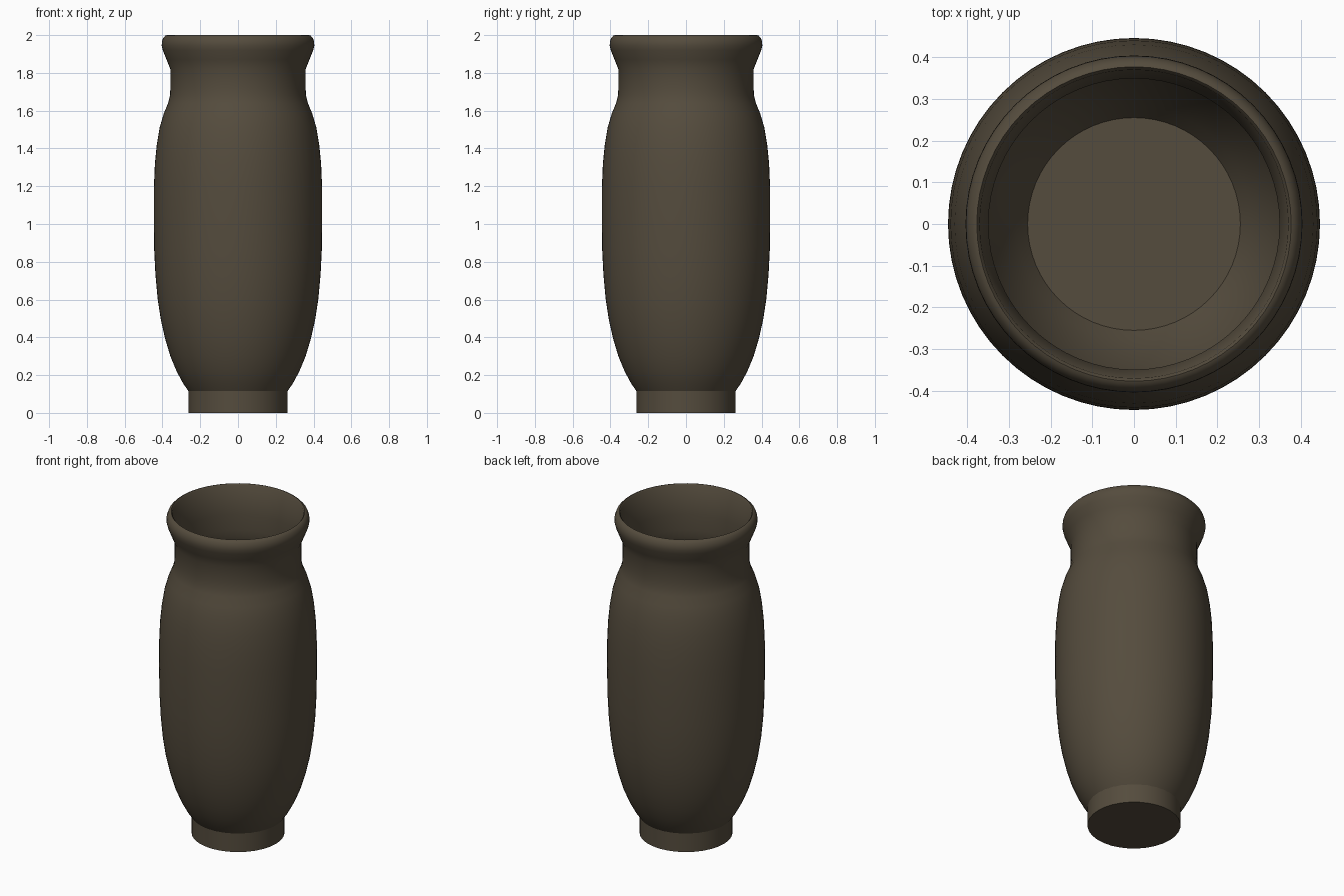
import bpy, bmesh, math

if "Cube" in bpy.data.objects:
    bpy.data.objects.remove(bpy.data.objects["Cube"])

clay = bpy.data.materials.new("dark_clay")
clay.diffuse_color = (0.09, 0.072, 0.047, 1)
clay.use_nodes = True
clay.node_tree.nodes["Principled BSDF"].inputs["Base Color"].default_value = clay.diffuse_color


def lathe(name, profile, sides, angle):
    """Spin an (r, z) profile around the z axis; r = 0 ends close to a point."""
    bm = bmesh.new()
    verts = [bm.verts.new((r, 0, z)) for r, z in profile]
    edges = [bm.edges.new(pair) for pair in zip(verts, verts[1:])]
    bmesh.ops.spin(bm, geom=verts + edges, axis=(0, 0, 1), cent=(0, 0, 0),
                   angle=math.tau, steps=sides, use_duplicate=False)
    bmesh.ops.remove_doubles(bm, verts=bm.verts, dist=1e-4)
    bmesh.ops.recalc_face_normals(bm, faces=bm.faces)
    mesh = bpy.data.meshes.new(name)
    bm.to_mesh(mesh)
    bm.free()
    obj = bpy.data.objects.new(name, mesh)
    bpy.context.collection.objects.link(obj)
    mesh.materials.append(clay)
    bpy.ops.object.select_all(action='DESELECT')
    obj.select_set(True)
    bpy.context.view_layer.objects.active = obj
    bpy.ops.object.shade_smooth_by_angle(angle=math.radians(angle))
    return obj


# Vase body: outer wall from foot to rolled lip, then thin inner wall back down
outer = [(0.255, 0.105), (0.29, 0.155), (0.325, 0.22), (0.358, 0.30),
         (0.385, 0.39), (0.408, 0.49), (0.425, 0.60), (0.437, 0.73),
         (0.444, 0.87), (0.446, 1.05), (0.445, 1.20), (0.440, 1.32),
         (0.430, 1.42), (0.415, 1.51), (0.393, 1.585), (0.370, 1.64),
         (0.360, 1.68), (0.358, 1.72), (0.358, 1.82)]
lip = [(0.378, 1.87), (0.398, 1.92), (0.404, 1.945), (0.403, 1.965),
       (0.396, 1.985), (0.385, 1.997), (0.377, 2.0), (0.370, 1.992)]
inner = [(r - 0.009, z) for r, z in reversed(outer)]
lathe("vase_body", outer + lip + inner, 64, 35)

# Foot: plain capped cylinder, its top is the floor inside the vase
lathe("vase_foot", [(0, 0), (0.263, 0), (0.263, 0.118), (0, 0.118)], 32, 30)
